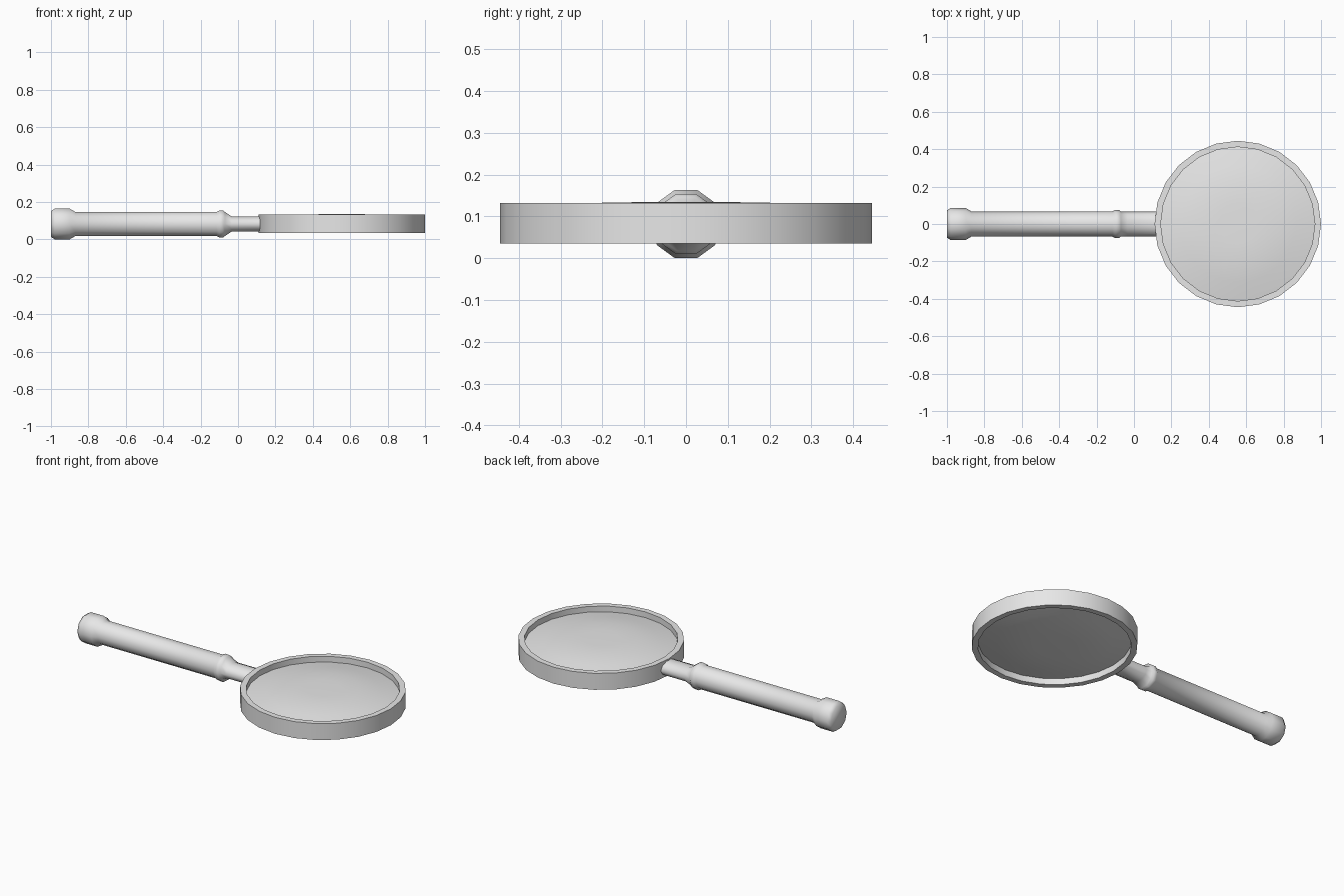
import bpy, bmesh, math

cube = bpy.data.objects.get("Cube")
if cube:
    bpy.data.objects.remove(cube, do_unlink=True)

grey = bpy.data.materials.new("plain_grey")
grey.use_nodes = True
grey.diffuse_color = (0.8, 0.8, 0.8, 1)
grey.node_tree.nodes["Principled BSDF"].inputs["Base Color"].default_value = (0.8, 0.8, 0.8, 1)


def loft(name, sections, closed=False, angle=50):
    """Skin a list of equal point loops; cap the ends, or join last to first."""
    bm = bmesh.new()
    loops = [[bm.verts.new(p) for p in s] for s in sections]
    pairs = list(zip(loops, loops[1:]))
    if closed:
        pairs.append((loops[-1], loops[0]))
    else:
        bm.faces.new(loops[0])
        bm.faces.new(loops[-1])
    for a, b in pairs:
        for i in range(len(a)):
            j = (i + 1) % len(a)
            bm.faces.new((a[i], a[j], b[j], b[i]))
    bmesh.ops.recalc_face_normals(bm, faces=bm.faces)
    mesh = bpy.data.meshes.new(name)
    bm.to_mesh(mesh)
    bm.free()
    mesh.materials.append(grey)
    ob = bpy.data.objects.new(name, mesh)
    bpy.context.collection.objects.link(ob)
    bpy.ops.object.select_all(action="DESELECT")
    ob.select_set(True)
    bpy.context.view_layer.objects.active = ob
    bpy.ops.object.shade_smooth_by_angle(angle=math.radians(angle))
    return ob


def circle_z(r, z, sides=24, cx=0.555):
    """Horizontal loop around the lens centre."""
    steps = [math.tau * i / sides for i in range(sides)]
    return [(cx + r * math.cos(a), r * math.sin(a), z) for a in steps]


def oval_x(x, ry, rz, sides=10, cz=0.082):
    """Upright loop around the handle axis."""
    steps = [math.tau * i / sides for i in range(sides)]
    return [(x, ry * math.cos(a), cz + rz * math.sin(a)) for a in steps]


# Round frame with a square section
frame = [(0.445, 0.035), (0.445, 0.132), (0.412, 0.132), (0.412, 0.035)]
loft("lens_frame", [circle_z(r, z) for r, z in frame], closed=True)

# Lens, gently domed on both sides
dome = [(0.02, 0.05), (0.1, 0.0495), (0.2, 0.048), (0.31, 0.033), (0.413, 0.013)]
mid = 0.085
lens = [circle_z(r, mid + h) for r, h in dome]
lens += [circle_z(r, mid - h) for r, h in reversed(dome)]
loft("lens", lens)

# Handle: end cap, grip, collar, then a flattened neck into the frame
handle = [
    (-1.0, 0.073, 0.073), (-0.98, 0.086, 0.086), (-0.90, 0.086, 0.086),
    (-0.87, 0.068, 0.068), (-0.115, 0.068, 0.068), (-0.10, 0.076, 0.076),
    (-0.08, 0.076, 0.076), (-0.07, 0.067, 0.068), (-0.035, 0.066, 0.043),
    (0.13, 0.066, 0.043),
]
loft("handle", [oval_x(*s) for s in handle], angle=60)
